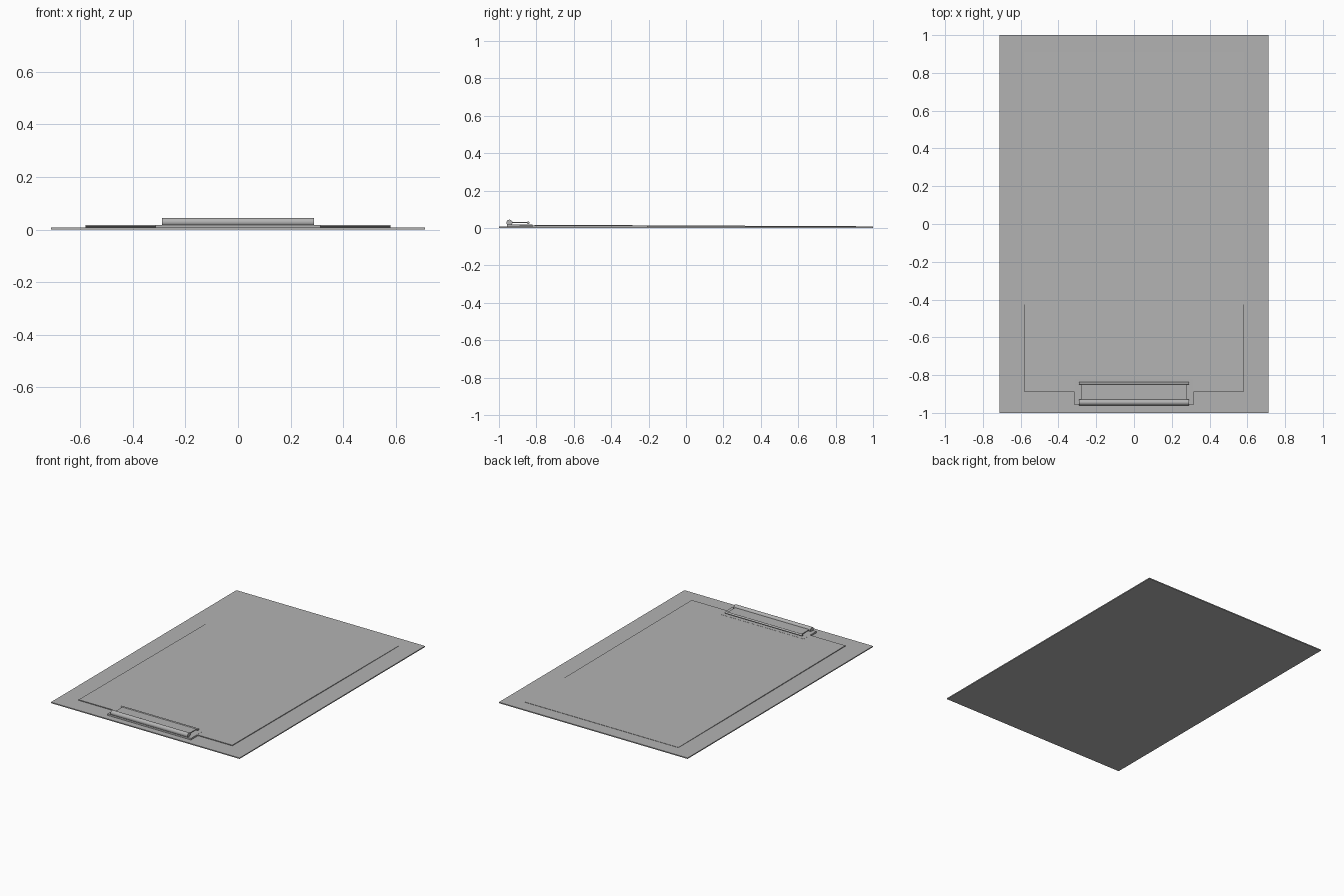
import bpy
import bmesh
import math
from mathutils import Matrix, Vector

if "Cube" in bpy.data.objects:
    bpy.data.objects.remove(bpy.data.objects["Cube"], do_unlink=True)

grey = bpy.data.materials.new("plain grey")
grey.use_nodes = True
colour = (0.45, 0.45, 0.45, 1)
grey.diffuse_color = colour
grey.node_tree.nodes["Principled BSDF"].inputs["Base Color"].default_value = colour


def finish(name, bm):
    """Turn a bmesh into a named grey object."""
    mesh = bpy.data.meshes.new(name)
    bm.to_mesh(mesh)
    bm.free()
    mesh.materials.append(grey)
    obj = bpy.data.objects.new(name, mesh)
    bpy.context.collection.objects.link(obj)
    return obj


def slab(name, half_width, y0, y1, z0, z1, drop=0):
    """Box centred on x; its back end is lowered by drop."""
    bm = bmesh.new()
    size = Vector((half_width * 2, y1 - y0, z1 - z0))
    centre = Vector((0, (y0 + y1) / 2, (z0 + z1) / 2))
    bmesh.ops.create_cube(bm, size=1, matrix=Matrix.Translation(centre) @ Matrix.Diagonal(size.to_4d()))
    for v in bm.verts:
        if v.co.y > centre.y:
            v.co.z -= drop
    return finish(name, bm)


def rod(name, half_width, y, z, radius):
    """Round bar lying along x."""
    bm = bmesh.new()
    turn = Matrix.Translation((0, y, z)) @ Matrix.Rotation(math.pi / 2, 4, "Y")
    bmesh.ops.create_cone(bm, cap_ends=True, segments=32, radius1=radius,
                          radius2=radius, depth=half_width * 2, matrix=turn)
    obj = finish(name, bm)
    bpy.ops.object.select_all(action="DESELECT")
    obj.select_set(True)
    bpy.context.view_layer.objects.active = obj
    bpy.ops.object.shade_smooth_by_angle()
    return obj


# Backing board and the sheet that slopes down from the clip
slab("board", 0.712, -1, 1, 0, 0.007)
slab("paper", 0.58, -0.89, 0.91, 0.012, 0.017, drop=0.008)

# Clip: base plate, rolled hinge, flat jaw and rounded lip
slab("clip_base", 0.315, -0.957, -0.82, 0.006, 0.0175)
rod("clip_hinge_roll", 0.29, -0.944, 0.028, 0.016)
slab("clip_jaw", 0.28, -0.944, -0.843, 0.026, 0.031)
rod("clip_lip", 0.29, -0.843, 0.028, 0.007)
